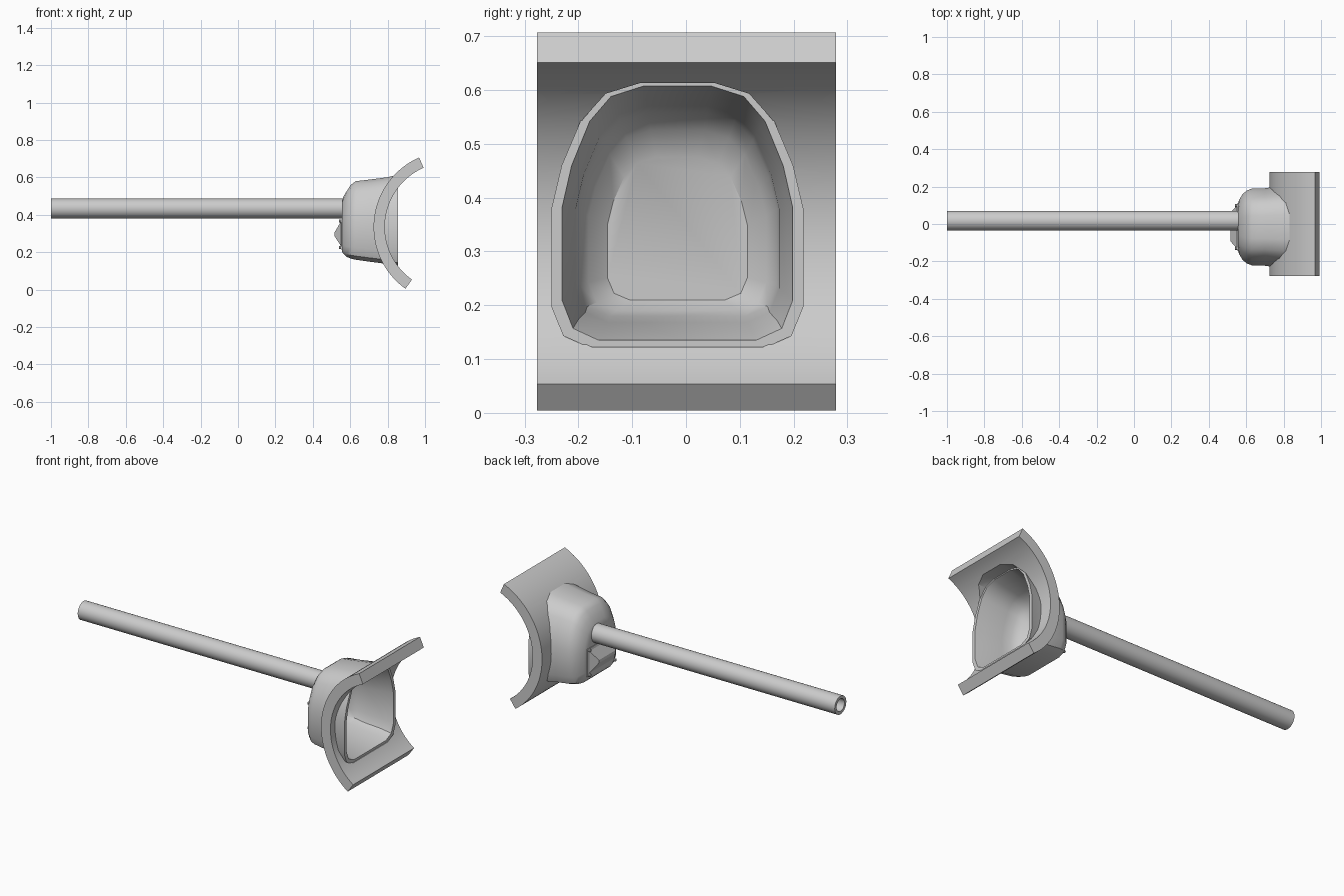
import bpy, bmesh, math

if "Cube" in bpy.data.objects:
    bpy.data.objects.remove(bpy.data.objects["Cube"])

CY = -0.016  # cup centre line in y


def make(name, verts, faces, angle=35):
    me = bpy.data.meshes.new(name)
    me.from_pydata(verts, [], faces)
    bm = bmesh.new()
    bm.from_mesh(me)
    bmesh.ops.recalc_face_normals(bm, faces=bm.faces)
    bm.to_mesh(me)
    bm.free()
    ob = bpy.data.objects.new(name, me)
    bpy.context.collection.objects.link(ob)
    smooth(ob, angle)
    return ob


def smooth(ob, angle=35):
    bpy.ops.object.select_all(action='DESELECT')
    bpy.context.view_layer.objects.active = ob
    ob.select_set(True)
    bpy.ops.object.shade_smooth_by_angle(angle=math.radians(angle))


def rings_mesh(name, rings, capped=True, closed=False, angle=35):
    n = len(rings[0])
    verts = [p for r in rings for p in r]
    faces = []
    m = len(rings)
    for i in range(m if closed else m - 1):
        a, b = i * n, ((i + 1) % m) * n
        for j in range(n):
            k = (j + 1) % n
            faces.append((a + j, a + k, b + k, b + j))
    if capped and not closed:
        faces += [tuple(range(n)), tuple(range((m - 1) * n, m * n))]
    return make(name, verts, faces, angle)


def cut(ob, cutter):
    mod = ob.modifiers.new("cut", 'BOOLEAN')
    mod.operation = 'DIFFERENCE'
    mod.solver = 'EXACT'
    mod.object = cutter
    bpy.context.view_layer.objects.active = ob
    bpy.ops.object.modifier_apply(modifier=mod.name)
    bpy.data.objects.remove(cutter)
    smooth(ob)


# Cup outline: half of an arched doorway shape, mirrored across y
HALF = [(.07, .615), (.135, .595), (.178, .547), (.215, .46),
        (.234, .38), (.234, .197), (.212, .143), (.16, .12)]
OUTLINE = HALF + [(-y, z) for y, z in reversed(HALF)]


def section(x, hw, lo, hi):
    return [(x, CY + y * hw / .234, lo + (z - .12) / .495 * (hi - lo)) for y, z in OUTLINE]


def loft(name, secs):
    return rings_mesh(name, [section(*s) for s in secs])


OUTER = [(.555, .125, .205, .47), (.562, .145, .193, .495), (.58, .175, .176, .525),
         (.603, .195, .166, .56), (.63, .205, .16, .58), (.70, .207, .15, .588),
         (.80, .222, .137, .601), (.855, .234, .12, .615)]
INNER = [(.58, .13, .21, .475), (.61, .165, .19, .525), (.645, .185, .18, .558),
         (.70, .189, .168, .57), (.80, .204, .152, .592), (.855, .214, .135, .607),
         (.90, .218, .132, .609)]

# Hollow cup
cup = loft("cup", OUTER)
cut(cup, loft("cup_cavity", INNER))

# Curved plate, an arc band in xz extruded along y
rings = []
STEPS = 40
for i in range(STEPS + 1):
    a = math.radians(113.5 + (234.6 - 113.5) * i / STEPS)
    c, s = math.cos(a), math.sin(a)
    rings.append([(1.13 + r * c, y, .335 + r * s)
                  for r, y in ((.405, -.277), (.405, .279), (.345, .279), (.345, -.277))])
plate = rings_mesh("curved_plate", rings)
cut(plate, loft("plate_opening", [(x, hw - .003, lo + .002, hi - .002) for x, hw, lo, hi in OUTER]
                + [(1.1, .231, .122, .613)]))

# Hollow handle tube
def circle(x, r, cy, cz, n=32):
    return [(x, cy + r * math.cos(2 * math.pi * j / n), cz + r * math.sin(2 * math.pi * j / n))
            for j in range(n)]


rings_mesh("handle_tube", [circle(x, r, .0175, .434) for x, r in
                           ((-1, .053), (.579, .053), (.579, .036), (-1, .036))], closed=True)

# Wedge-shaped cover below the tube
def rect(x, hy, lo, hi):
    return [(x, CY - hy, lo), (x, CY + hy, lo), (x, CY + hy, hi), (x, CY - hy, hi)]


rings_mesh("cover_wedge", [rect(.575, .125, .215, .375), rect(.552, .125, .215, .375),
                           rect(.549, .115, .235, .362), rect(.515, .075, .288, .304)], angle=15)

# Corner bolts on the cover
for i, (sy, z) in enumerate([(-1, .225), (1, .225), (-1, .367), (1, .367)]):
    rings_mesh(f"cover_bolt_{i + 1}", [circle(x, .008, CY + sy * .115, z, 10) for x in (.54, .56)])
